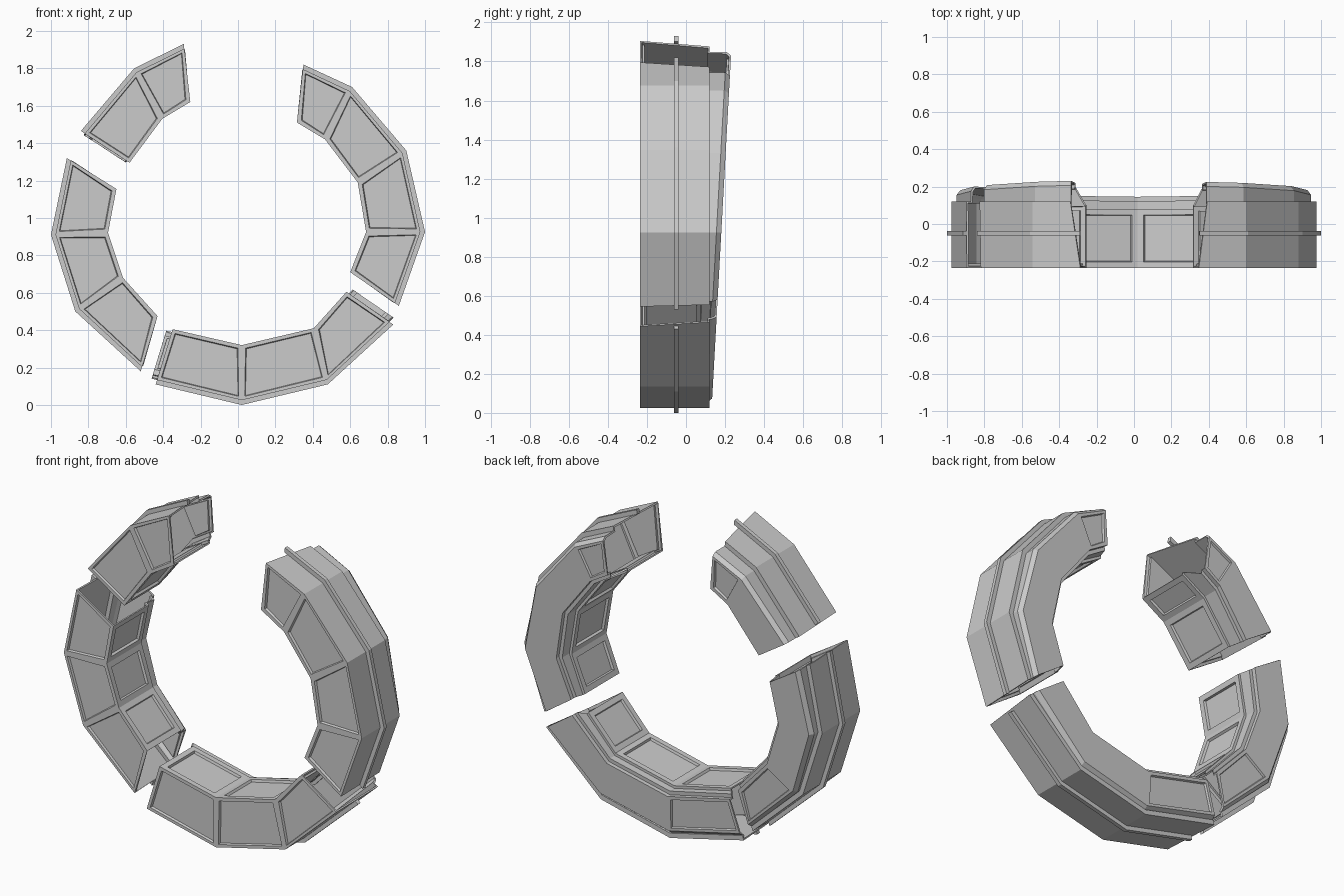
import bpy, bmesh
from mathutils import Vector

if "Cube" in bpy.data.objects:
    bpy.data.objects.remove(bpy.data.objects["Cube"])

# Each chunk: outer corners (x, z), inner corners (x, z), how far the back overshoots at each end
CHUNKS = {
    "upper_left": ([(-.29, 1.93), (-.555, 1.80), (-.84, 1.465)],
                   [(-.255, 1.62), (-.405, 1.53), (-.58, 1.295)], (-.06, .01)),
    "left": ([(-.915, 1.32), (-1, .91), (-.87, .50), (-.52, .18)],
             [(-.65, 1.155), (-.695, .92), (-.615, .68), (-.43, .475)], (-.01, -.01)),
    "bottom": ([(-.44, .11), (.02, 0), (.48, .11), (.83, .43)],
               [(-.35, .405), (.02, .32), (.405, .41), (.58, .605)], (.03, .03)),
    "right": ([(.86, .53), (1, .925), (.90, 1.36), (.61, 1.70), (.35, 1.82)],
              [(.60, .71), (.685, .925), (.64, 1.19), (.465, 1.42), (.315, 1.51)], (-.01, -.05)),
}

# Shell section: (fraction from inner to outer edge, y, share of the back slope)
SHELL = [(0, -.235, 0), (.92, -.235, 0), (.92, .12, 0), (.83, .12, 0), (.83, .105, 1),
         (.77, .13, 1), (.12, .13, 1), (.12, .105, 1), (.05, .105, 1), (.05, .075, .3), (0, .075, .3)]
RIDGE = [(.91, -.062, 0), (1, -.062, 0), (1, -.038, 0), (.91, -.038, 0)]
FRONT, BACK, INNER = 0, 5, 10


def sweep(name, chunk, section, cap):
    """Sweep a section along the faceted arc; return the object and its bmesh face columns."""
    outer, inner, shift = chunk
    bm = bmesh.new()
    mids = [(Vector(o) + Vector(i)) / 2 for o, i in zip(outer, inner)]
    rings = []
    for k, (o, i) in enumerate(zip(outer, inner)):
        o, i = Vector(o), Vector(i)
        push = Vector((0, 0))
        if k == 0:
            push = (mids[0] - mids[1]).normalized() * shift[0]
        elif k == len(outer) - 1:
            push = (mids[-1] - mids[-2]).normalized() * shift[1]
        ring = []
        for t, y, slope in section:
            p = i.lerp(o, t) + (push if y > .1 else Vector((0, 0)))
            ring.append(bm.verts.new((p.x, y + .055 * p.y * slope, p.y)))
        rings.append(ring)
    n = len(section)
    cols = {j: [] for j in range(n)}
    for a, b in zip(rings, rings[1:]):
        for j in range(n):
            m = (j + 1) % n
            cols[j].append(bm.faces.new((a[j], a[m], b[m], b[j])))
    if cap:
        bm.faces.new(rings[0])
        bm.faces.new(rings[-1])
    bm.normal_update()
    # Make the front face point to -y
    if cap:
        bmesh.ops.recalc_face_normals(bm, faces=bm.faces[:])
    elif cols[0][0].normal.y > 0:
        bmesh.ops.reverse_faces(bm, faces=bm.faces[:])
    bm.normal_update()
    return bm, cols


def finish(name, bm):
    mesh = bpy.data.meshes.new(name)
    bm.to_mesh(mesh)
    bm.free()
    ob = bpy.data.objects.new(name, mesh)
    bpy.context.collection.objects.link(ob)
    return ob


for name, chunk in CHUNKS.items():
    # Hollow casing with recessed panels on front and inner walls
    bm, cols = sweep(name, chunk, SHELL, False)
    # thin frames on the front, wider ones on the inner wall
    bmesh.ops.inset_individual(bm, faces=cols[FRONT], thickness=.026, depth=0)
    bmesh.ops.inset_individual(bm, faces=cols[FRONT], thickness=.006, depth=-.014)
    bmesh.ops.inset_individual(bm, faces=cols[INNER], thickness=.045, depth=0)
    bmesh.ops.inset_individual(bm, faces=cols[INNER], thickness=.006, depth=-.014)
    # one end segment of the back carries a panel as well
    back = cols[BACK][:1] if name in ("upper_left", "bottom") else cols[BACK][-1:]
    bmesh.ops.inset_individual(bm, faces=back, thickness=.025, depth=0)
    bmesh.ops.inset_individual(bm, faces=back, thickness=.006, depth=-.012)
    casing = finish(name + "_casing", bm)
    wall = casing.modifiers.new("wall", 'SOLIDIFY')
    wall.thickness = .012
    wall.offset = -1

    # Raised ridge around the outside
    bm, _ = sweep(name, chunk, RIDGE, True)
    finish(name + "_ridge", bm)
